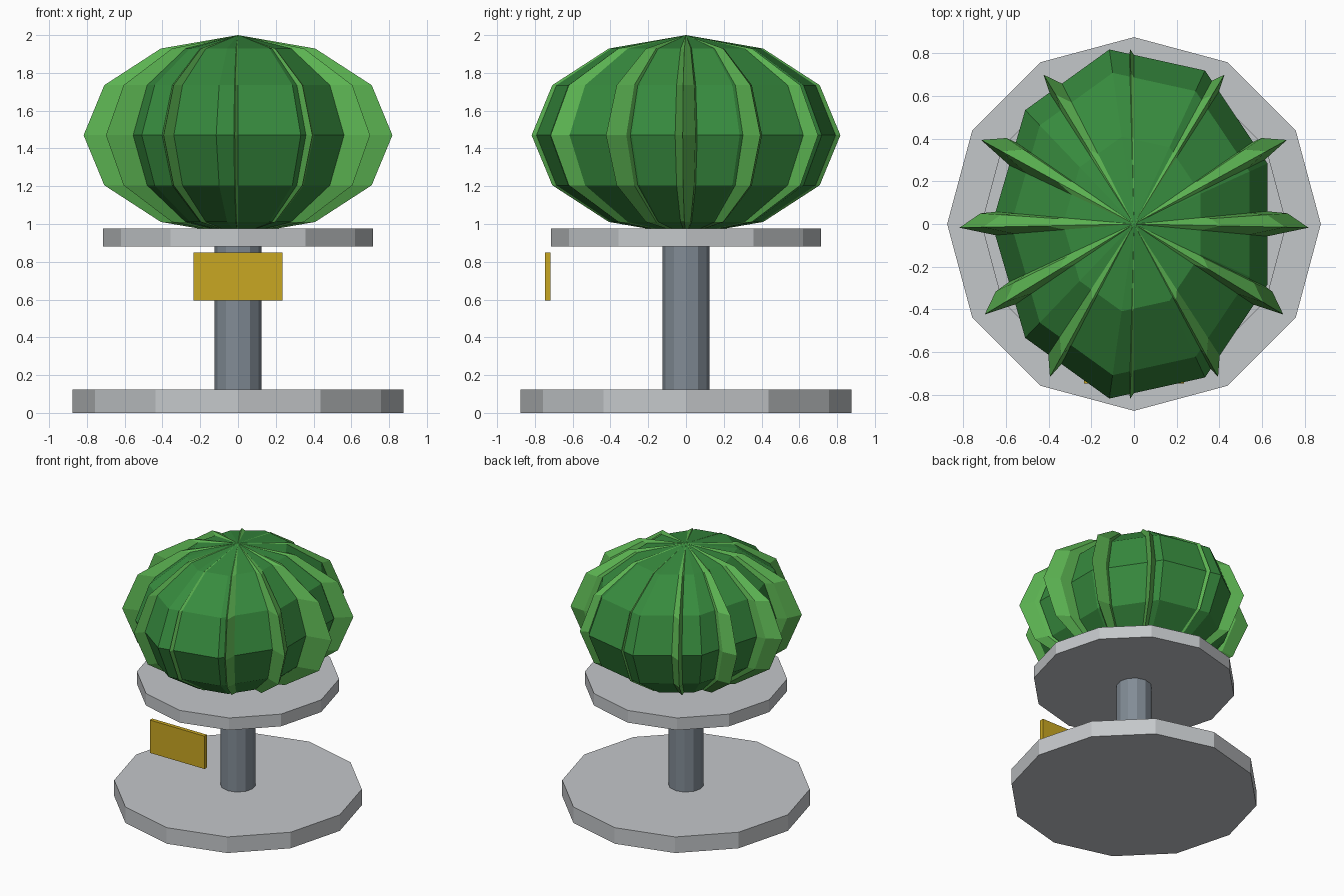
import bpy
import bmesh
from math import sin, cos, pi, radians
from mathutils import Matrix

if "Cube" in bpy.data.objects:
    bpy.data.objects.remove(bpy.data.objects["Cube"])


def make_material(name, rgb):
    """Flat material from sRGB bytes converted to linear."""
    linear = [((c / 255 + 0.055) / 1.055) ** 2.4 for c in rgb] + [1.0]
    mat = bpy.data.materials.new(name)
    mat.use_nodes = True
    mat.diffuse_color = linear
    mat.node_tree.nodes["Principled BSDF"].inputs["Base Color"].default_value = linear
    return mat


stone = make_material("pale_grey", (196, 199, 202))
steel = make_material("slate_grey", (130, 140, 150))
gold = make_material("gold", (201, 167, 34))
dark_green = make_material("dark_green", (55, 139, 62))
light_green = make_material("light_green", (92, 180, 82))


def add_object(name, bm, mat):
    bmesh.ops.recalc_face_normals(bm, faces=bm.faces)
    mesh = bpy.data.meshes.new(name)
    bm.to_mesh(mesh)
    bm.free()
    mesh.materials.append(mat)
    obj = bpy.data.objects.new(name, mesh)
    bpy.context.collection.objects.link(obj)
    return obj


def add_cylinder(name, radius, bottom, top, mat, sides=12):
    bm = bmesh.new()
    bmesh.ops.create_cone(bm, cap_ends=True, segments=sides,
                          radius1=radius, radius2=radius, depth=top - bottom,
                          matrix=Matrix.Translation((0, 0, (bottom + top) / 2)))
    return add_object(name, bm, mat)


def add_faceted_ball(name, size, height, turn, mat, sides=9, bands=6):
    """Low-poly ellipsoid with a corner on -x, turned about z."""
    bm = bmesh.new()
    top = bm.verts.new((0, 0, 1))
    bottom = bm.verts.new((0, 0, -1))
    rings = []
    for b in range(1, bands):
        tilt = pi * b / bands
        rings.append([bm.verts.new((-sin(tilt) * cos(2 * pi * s / sides),
                                    sin(tilt) * sin(2 * pi * s / sides),
                                    cos(tilt))) for s in range(sides)])
    for s in range(sides):
        n = (s + 1) % sides
        bm.faces.new((top, rings[0][s], rings[0][n]))
        bm.faces.new((bottom, rings[-1][n], rings[-1][s]))
        for upper, lower in zip(rings, rings[1:]):
            bm.faces.new((upper[s], lower[s], lower[n], upper[n]))
    bmesh.ops.scale(bm, vec=size, verts=bm.verts)
    bm.transform(Matrix.Translation((0, 0, height)) @ Matrix.Rotation(turn, 4, "Z"))
    return add_object(name, bm, mat)


# Stand
add_cylinder("base", 0.875, 0, 0.125, stone)
add_cylinder("column", 0.125, 0.125, 0.88, steel)
add_cylinder("top_plate", 0.715, 0.88, 0.975, stone)

# Plaque in front of the column
bm = bmesh.new()
bmesh.ops.create_cube(bm, size=1)
bmesh.ops.scale(bm, vec=(0.47, 0.03, 0.255), verts=bm.verts)
bmesh.ops.translate(bm, vec=(0, -0.732, 0.722), verts=bm.verts)
add_object("plaque", bm, gold)

# Round body with six thin discs crossing through it as ribs
add_faceted_ball("body", (0.665, 0.83, 0.53), 1.47, 0, dark_green)
for i in range(6):
    add_faceted_ball(f"rib_{i + 1}", (0.1, 0.83, 0.53), 1.47, radians(30 * i), light_green)
